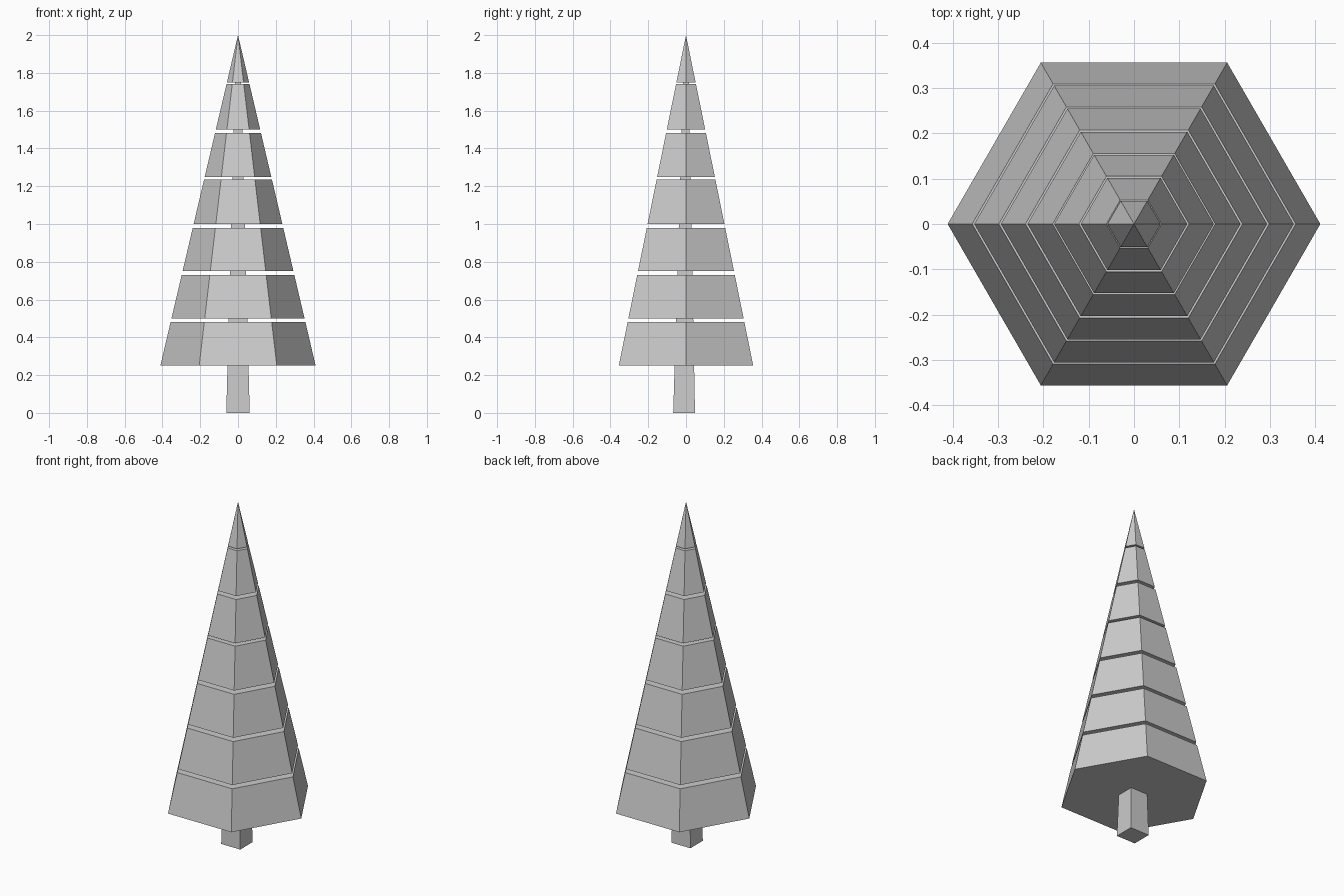
import bpy, math

if "Cube" in bpy.data.objects:
    bpy.data.objects.remove(bpy.data.objects["Cube"])

APEX, BASE, R = 2.0, 0.25, 0.411


def cone(name, sides, r1, r2, z1, z2, turn=0.0):
    bpy.ops.mesh.primitive_cone_add(vertices=sides, radius1=r1, radius2=r2, depth=z2 - z1,
                                    location=(0, 0, (z1 + z2) / 2), rotation=(0, 0, turn))
    ob = bpy.context.object
    ob.name = name
    bpy.ops.object.transform_apply(location=True, rotation=True, scale=True)
    return ob


def radius(z):
    return R * (APEX - z) / (APEX - BASE)


# Foliage: a hexagonal cone cut into seven separate tiers
tops = [0.48, 0.73, 0.98, 1.235, 1.482, 1.74, APEX]
for i, top in enumerate(tops):
    bottom = BASE + 0.25 * i
    cone(f"foliage_tier_{i + 1}", 6, radius(bottom), radius(top), bottom, top, math.pi / 6)

# Trunk: tapered square post running up inside the tiers, slightly forward at the foot
trunk = cone("trunk", 4, 0.062 * math.sqrt(2), 0.015 * math.sqrt(2), 0, 1.8, math.pi / 4)
for v in trunk.data.vertices:
    v.co.y = v.co.y * 0.93 - (0.01 if v.co.z < 0.5 else 0.0)
